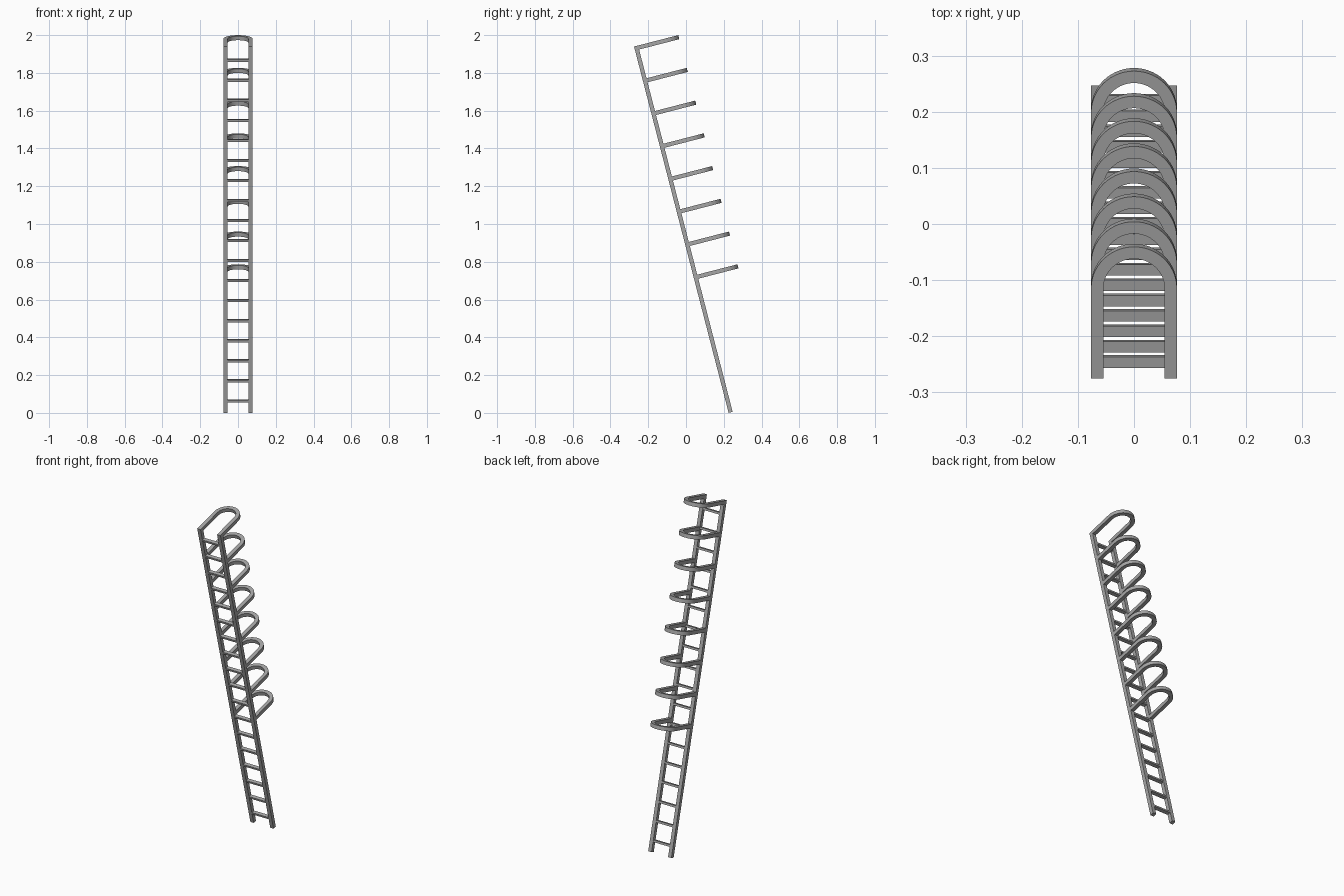
import bpy, bmesh, math
from mathutils import Matrix, Vector

cube = bpy.data.objects.get("Cube")
if cube:
    bpy.data.objects.remove(cube, do_unlink=True)

# Ladder dimensions, in the ladder's own upright frame (x across, y depth, z along rails)
LENGTH = 2.003
BAR = 0.022             # square section of rails and hoops
HALF = 0.0765           # half of the overall width
REACH = 0.242           # how far hoops stand out
LEAN = Matrix.Translation((0, 0.2257, 0)) @ Matrix.Rotation(math.asin(0.25), 4, "X")

steel = bpy.data.materials.new("grey_steel")
steel.use_nodes = True
steel.diffuse_color = (0.38, 0.38, 0.38, 1)
steel.node_tree.nodes["Principled BSDF"].inputs["Base Color"].default_value = steel.diffuse_color


def add_object(name, bm):
    bmesh.ops.recalc_face_normals(bm, faces=bm.faces)
    mesh = bpy.data.meshes.new(name)
    bm.to_mesh(mesh)
    bm.free()
    mesh.materials.append(steel)
    mesh.transform(LEAN)
    obj = bpy.data.objects.new(name, mesh)
    bpy.context.collection.objects.link(obj)
    return obj


def box(name, low, high):
    low, high = Vector(low), Vector(high)
    bm = bmesh.new()
    bmesh.ops.create_cube(bm, size=1)
    bmesh.ops.scale(bm, vec=high - low, verts=bm.verts)
    bmesh.ops.translate(bm, vec=(low + high) / 2, verts=bm.verts)
    return add_object(name, bm)


def hoop(name, top, steps=28):
    """U-shaped guard bar: two straight arms joined by a half circle."""
    centre = REACH - HALF
    path = [(1, 0, BAR)]
    for i in range(steps + 1):
        a = math.pi * i / steps
        path.append((math.cos(a), math.sin(a), centre))
    path.append((-1, 0, BAR))
    bm = bmesh.new()
    rings = []
    for dx, dy, y in path:
        corners = ((HALF, top), (HALF, top - BAR), (HALF - BAR, top - BAR), (HALF - BAR, top))
        rings.append([bm.verts.new((dx * r, y + dy * r, z)) for r, z in corners])
    for a, b in zip(rings, rings[1:]):
        for i in range(4):
            j = (i + 1) % 4
            bm.faces.new((a[i], a[j], b[j], b[i]))
    bm.faces.new(rings[0])
    bm.faces.new(rings[-1])
    return add_object(name, bm)


# Side rails
for side, x in (("left", HALF - BAR), ("right", -HALF)):
    box(f"{side}_rail", (x, 0, 0), (x + BAR, BAR, LENGTH))

# Flat rungs between the rails
for i in range(18):
    z = 0.063 + i * 0.10956
    box(f"rung_{i + 1}", (BAR - HALF, 0.001, z - 0.006), (HALF - BAR, BAR - 0.001, z + 0.006))

# Safety cage hoops, from the top down
hoops = [hoop(f"safety_hoop_{i + 1}", LENGTH - i * 0.179) for i in range(8)]

bpy.ops.object.select_all(action="DESELECT")
for obj in hoops:
    obj.select_set(True)
bpy.context.view_layer.objects.active = hoops[0]
bpy.ops.object.shade_smooth_by_angle(angle=math.radians(30))
